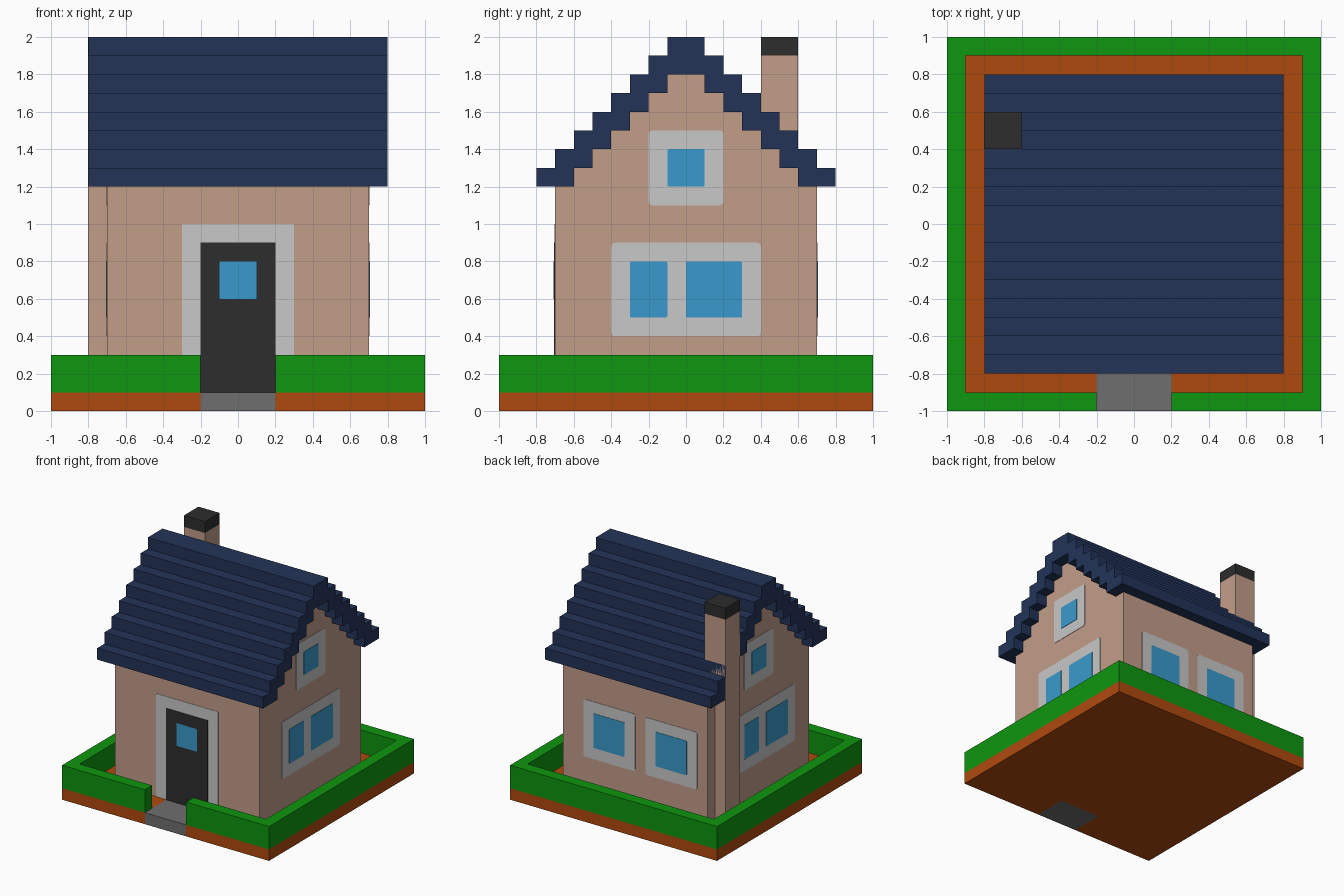
import bpy, bmesh, math

if "Cube" in bpy.data.objects:
    bpy.data.objects.remove(bpy.data.objects["Cube"])


def material(name, *rgb):
    """Flat colour given as 0-255 display values, stored as linear."""
    m = bpy.data.materials.new(name)
    lin = [((c / 255 + 0.055) / 1.055) ** 2.4 if c > 10 else c / 255 / 12.92 for c in rgb]
    m.diffuse_color = (*lin, 1)
    m.use_nodes = True
    m.node_tree.nodes["Principled BSDF"].inputs["Base Color"].default_value = m.diffuse_color
    return m


WALL = material("pink plaster", 194, 157, 137)
ROOF = material("navy roof", 34, 52, 88)
GREEN = material("hedge green", 14, 150, 14)
SOIL = material("brown soil", 176, 74, 14)
STONE = material("path grey", 110, 110, 110)
FRAME = material("light grey frame", 200, 200, 200)
DARK = material("charcoal", 45, 45, 45)
GLASS = material("window blue", 58, 154, 204)

# Axis of extrusion -> how a 2D outline sits in space
PLACE = {"x": lambda u, v, a: (a, u, v),
         "y": lambda u, v, a: (u, a, v),
         "z": lambda u, v, a: (u, v, a)}


def prism(name, outline, axis, a, b, mat):
    """Extrude a 2D outline along an axis from a to b."""
    bm = bmesh.new()
    face = bm.faces.new([bm.verts.new(PLACE[axis](u, v, a)) for u, v in outline])
    new = bmesh.ops.extrude_face_region(bm, geom=[face])["geom"]
    shift = PLACE[axis](0, 0, b - a)
    bmesh.ops.translate(bm, vec=shift, verts=[g for g in new if isinstance(g, bmesh.types.BMVert)])
    bmesh.ops.recalc_face_normals(bm, faces=bm.faces)
    mesh = bpy.data.meshes.new(name)
    bm.to_mesh(mesh)
    bm.free()
    mesh.materials.append(mat)
    ob = bpy.data.objects.new(name, mesh)
    bpy.context.collection.objects.link(ob)
    return ob


def rect(u0, u1, v0, v1, r=0.0):
    """Rectangle outline, optionally with rounded corners."""
    if r == 0:
        return [(u0, v0), (u1, v0), (u1, v1), (u0, v1)]
    pts = []
    corners = [(u1 - r, v1 - r), (u0 + r, v1 - r), (u0 + r, v0 + r), (u1 - r, v0 + r)]
    for q, (cu, cv) in enumerate(corners):
        for k in range(4):
            t = math.radians(90 * q + 30 * k)
            pts.append((cu + r * math.cos(t), cv + r * math.sin(t)))
    return pts


def mirrored(half):
    """Complete a left-hand profile with its mirror image."""
    return half + [(-u, v) for u, v in reversed(half)]


def plate(name, axis, side, box, mat, depth, r=0.0):
    """Thin plate lying on one of the house walls."""
    prism(name, rect(*box, r), axis, side * 0.7, side * (0.7 + depth), mat)


def window(name, axis, side, frame, panes):
    plate(name + "_frame", axis, side, frame, FRAME, 0.003, 0.02)
    for i, p in enumerate(panes):
        plate(f"{name}_pane_{i + 1}", axis, side, p, GLASS, 0.006, 0.008)


# Ground with a notch for the path, path slab, and hedge with a gap
prism("soil_base", mirrored([(-0.2, -0.7), (-0.2, -1), (-1, -1), (-1, 1)]), "z", 0, 0.1, SOIL)
prism("path", rect(-0.2, 0.2, -1, -0.7), "z", 0, 0.1, STONE)
hedge = mirrored([(-0.2, -0.9), (-0.2, -1), (-1, -1), (-1, 1)])
hedge += [(0.9, -0.9), (0.9, 0.9), (-0.9, 0.9), (-0.9, -0.9)]
prism("hedge", hedge, "z", 0.1, 0.3, GREEN)

# House body with stepped gables
under = [(-0.7, 1.2)]
for i in range(6):
    under += [(-0.6 + 0.1 * i, 1.2 + 0.1 * i), (-0.6 + 0.1 * i, 1.3 + 0.1 * i)]
under.append((-0.1, 1.8)) if under[-1][1] < 1.79 else None
prism("house_walls", mirrored([(-0.7, 0.1)] + under), "x", -0.7, 0.7, WALL)

# Stepped roof: outer staircase, then back along the underside
outer = []
for i in range(8):
    outer += [(-0.8 + 0.1 * i, 1.2 + 0.1 * i), (-0.8 + 0.1 * i, 1.3 + 0.1 * i)]
inner = mirrored(under[1:])
prism("roof", mirrored(outer) + inner[::-1], "x", -0.8, 0.8, ROOF)

# Chimney running up the left wall through the roof (a hair proud of the roof end)
prism("chimney", rect(-0.802, -0.6, 0.4, 0.6), "z", 0.1, 1.9, WALL)
prism("chimney_cap", rect(-0.802, -0.6, 0.4, 0.6), "z", 1.9, 2.0, DARK)

# Front door
plate("door_frame", "y", -1, (-0.3, 0.3, 0.1, 1.0), FRAME, 0.003)
plate("door", "y", -1, (-0.2, 0.2, 0.1, 0.9), DARK, 0.006)
plate("door_window", "y", -1, (-0.1, 0.1, 0.6, 0.8), GLASS, 0.009, 0.008)

# Side windows
window("right_window", "x", 1, (-0.4, 0.4, 0.4, 0.9),
       [(-0.3, -0.1, 0.5, 0.8), (0, 0.3, 0.5, 0.8)])
window("left_window", "x", -1, (-0.5, 0.3, 0.4, 0.9),
       [(-0.4, -0.1, 0.5, 0.8), (0, 0.2, 0.5, 0.8)])
for label, side in (("right", 1), ("left", -1)):
    window(label + "_attic_window", "x", side, (-0.2, 0.2, 1.1, 1.5), [(-0.1, 0.1, 1.2, 1.4)])

# Back windows
for i, x in enumerate((-0.6, 0.0)):
    window(f"back_window_{i + 1}", "y", 1, (x, x + 0.5, 0.4, 0.9), [(x + 0.1, x + 0.4, 0.5, 0.8)])
